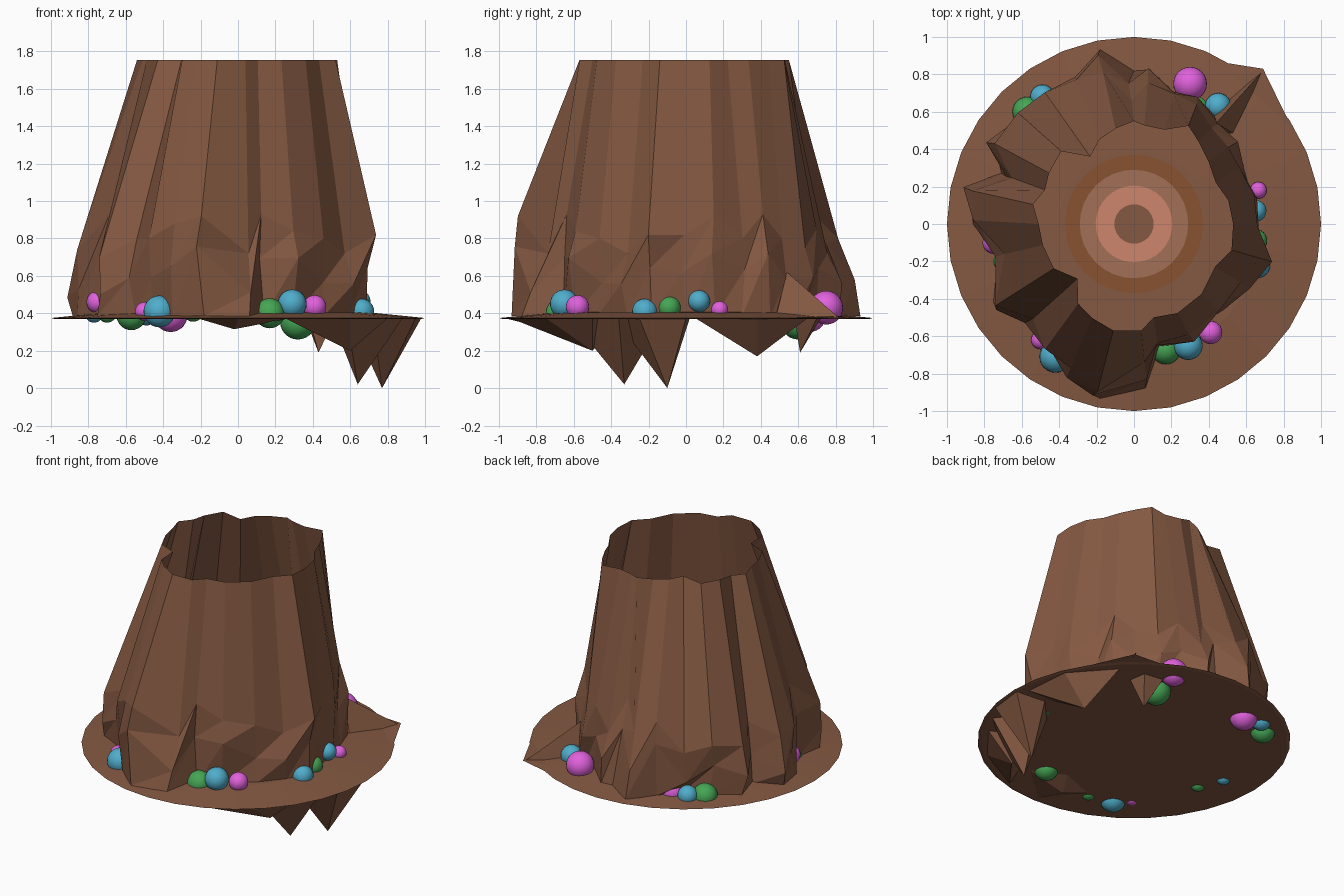
import bpy, bmesh, math, random
from mathutils import Vector

if "Cube" in bpy.data.objects:
    bpy.data.objects.remove(bpy.data.objects["Cube"])

random.seed(4)


def material(name, rgb):
    m = bpy.data.materials.new(name)
    m.diffuse_color = (*rgb, 1)
    m.use_nodes = True
    m.node_tree.nodes["Principled BSDF"].inputs["Base Color"].default_value = m.diffuse_color
    return m


bark = material("bark", (0.235, 0.1, 0.055))
ring_mats = [material("ring_dark", (0.25, 0.085, 0.03)),
             material("ring_tan", (0.36, 0.16, 0.095)),
             material("ring_pink", (0.62, 0.24, 0.15)),
             bark]
ball_mats = {"g": material("green", (0.06, 0.38, 0.09)),
             "b": material("blue", (0.08, 0.42, 0.6)),
             "m": material("magenta", (0.75, 0.12, 0.72))}


def mesh_object(name, verts, faces, mat):
    me = bpy.data.meshes.new(name)
    me.from_pydata([tuple(v) for v in verts], [], faces)
    me.materials.append(mat)
    ob = bpy.data.objects.new(name, me)
    bpy.context.collection.objects.link(ob)
    bm = bmesh.new()
    bm.from_mesh(me)
    bmesh.ops.recalc_face_normals(bm, faces=bm.faces)
    bm.to_mesh(me)
    bm.free()
    return ob


def polar(r, deg, z):
    a = math.radians(deg)
    return Vector((r * math.cos(a), r * math.sin(a), z))


def lathe(name, profile, sides, mat):
    # rings of (radius, height), capped at both ends
    verts = [polar(r, 360 * i / sides, z) for r, z in profile for i in range(sides)]
    faces = [[k * sides + i, k * sides + (i + 1) % sides,
              (k + 1) * sides + (i + 1) % sides, (k + 1) * sides + i]
             for k in range(len(profile) - 1) for i in range(sides)]
    last = (len(profile) - 1) * sides
    faces += [list(range(sides))[::-1], list(range(last, last + sides))]
    return mesh_object(name, verts, faces, mat)


# Ground disc, thin at the edge
lathe("ground_disc", [(0.98, 0.37), (1.0, 0.375), (0.7, 0.405), (0.4, 0.41)], 32, bark)

# Growth rings on the floor inside the stump
for i, (r, mat) in enumerate(zip((0.37, 0.29, 0.205, 0.105), ring_mats)):
    z = 0.412 + 0.006 * i
    lathe("growth_ring_%d" % i, [(r, z - 0.004), (r, z)], 32, mat)

# Hollow trunk: angle, rim radius, knee radius, knee height, base radius
columns = [
    (0, .53, .66, .82, .65), (14, .52, .66, .92, .65), (27, .49, .64, .80, .66),
    (40, .52, .65, .93, .70), (52, .56, .66, .80, .72), (61, .60, .72, .75, .71),
    (72, .53, .73, .85, .73), (84, .53, .76, .72, .83), (90, .55, .66, .95, .82),
    (101, .52, .83, .80, .95), (112, .49, .83, .90, .84), (123, .43, .85, .70, .76),
    (135, .55, .86, .75, .82), (149, .53, .86, .72, .88), (159, .51, .70, .80, .76),
    (169, .55, .88, .72, .90), (180, .51, .86, .74, .86), (193, .50, .71, .92, .75),
    (209, .49, .86, .70, .86), (224, .42, .74, .80, .76), (235, .52, .82, .80, .79),
    (246, .55, .84, .88, .86), (259, .58, .92, .92, .95), (274, .57, .74, .72, .88),
    (282, .51, .65, .93, .67), (296, .53, .66, .84, .66), (314, .52, .65, .80, .66),
    (332, .49, .65, .72, .67), (345, .54, .765, .82, .71)]
verts, faces, n = [], [], len(columns)
for i, (a, rim, knee, kz, base) in enumerate(columns):
    jit = random.uniform(-3, 3)
    bump = random.uniform(0, 0.035) * (1 if i % 2 else -1)
    verts += [polar(rim, a, 1.755), polar(knee, a + jit / 2, kz),
              polar((knee + base) / 2 + 0.015 + bump, a + jit,
                    kz - 0.18 + random.uniform(-0.06, 0.04)),
              polar(base, a, 0.385)]
for i in range(n):
    p, q = 4 * i, 4 * ((i + 1) % n)
    faces.append([p, p + 1, q + 1, q])
    for k in (1, 2):
        faces += [[p + k, p + k + 1, q + k], [p + k + 1, q + k + 1, q + k]]
mesh_object("hollow_trunk", verts, faces, bark)


# Roots: pyramids hanging below or lying on the disc
def root(name, tip, base):
    m = len(base)
    mesh_object(name, [(x, y, 0.374) for x, y in base] + [tip],
                [[i, (i + 1) % m, m] for i in range(m)], bark)


root("root_right", (.77, -.10, 0), [(.98, 0), (.76, .02), (.60, -.15), (.72, -.38), (.95, -.25)])
root("root_front_right", (.64, -.33, .02), [(.88, -.36), (.70, -.12), (.50, -.33), (.58, -.62)])
root("root_front", (.60, -.50, .20), [(.80, -.50), (.55, -.36), (.36, -.65), (.25, -.94), (.60, -.75)])
root("root_back_right", (.73, .38, .17), [(.93, .05), (.90, .38), (.66, .65), (.60, .38), (.72, .05)])
root("root_back", (.43, .61, .19), [(.52, .58), (.50, .70), (.36, .72), (.38, .58)])
root("root_left", (-.02, -.73, .315), [(-.22, -.7), (.05, -.60), (.28, -.72), (0, -.97)])
root("root_tip", (.69, .83, .385), [(.40, .75), (.50, .86), (.90, .40), (.56, .52)])
root("root_crest", (.44, .54, .62), [(.38, .56), (.69, .82), (.54, .48), (.40, .46)])

# Clusters of round berries around the foot: colour, x, y, z, radius
berries = [
    ("g", .17, -.67, .40, .08), ("b", .29, -.65, .45, .077), ("m", .41, -.58, .435, .062),
    ("g", .65, -.09, .43, .062), ("b", .66, -.22, .41, .068),
    ("b", .65, .07, .465, .058), ("m", .665, .18, .42, .045),
    ("m", .30, .75, .43, .09), ("b", .45, .63, .41, .07), ("g", .32, .60, .355, .095),
    ("g", -.57, .60, .39, .08), ("b", -.49, .68, .40, .065), ("m", -.36, .66, .39, .09),
    ("m", -.75, -.10, .46, .06), ("b", -.77, -.03, .40, .05), ("g", -.70, -.20, .40, .05),
    ("b", -.42, -.71, .41, .085), ("m", -.50, -.62, .41, .05), ("g", -.24, -.74, .41, .055)]
for i, (c, x, y, z, r) in enumerate(berries):
    bpy.ops.mesh.primitive_uv_sphere_add(segments=24, ring_count=14, radius=r, location=(x, y, z))
    ob = bpy.context.object
    ob.name = "berry_%d" % i
    ob.data.materials.append(ball_mats[c])
    bpy.ops.object.shade_smooth()
